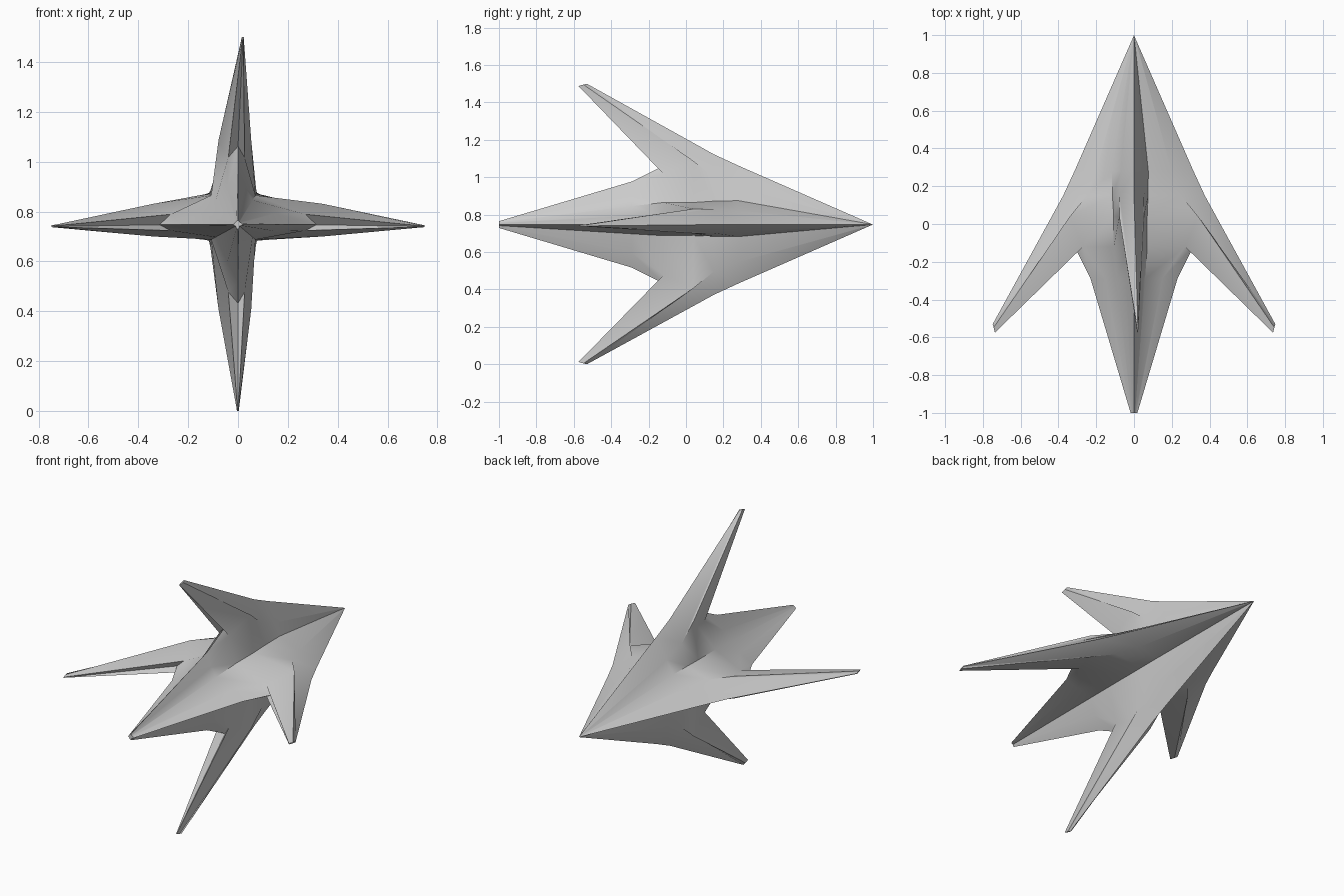
import bpy, bmesh
from mathutils import Vector

if "Cube" in bpy.data.objects:
    bpy.data.objects.remove(bpy.data.objects["Cube"])

CZ = 0.747
# per station: y, ridge radius, shoulder radius, shoulder width scale, valley scale
STATIONS = [
    (0.99, 0.004, 0.003, 0.02, 0.015),
    (0.28, 0.315, 0.20, 0.88, 1.04),
    (0.15, 0.375, 0.25, 0.98, 1.02),
    (0.04, 0.36, 0.34, 1.0, 0.96),
    (-0.12, 0.315, 0.27, 0.50, 0.96),
    (-0.29, 0.23, 0.15, 0.55, 0.80),
    (-1.0, 0.018, 0.014, 0.08, 0.09),
]
XP, XN, ZP, ZN = 0.073, -0.112, 0.123, -0.062   # valley corners
SXP, SXN, SZP, SZN = 0.053, -0.078, 0.084, -0.047  # arm shoulders


def section(y, r, sr, w, v):
    """Sixteen-point four-armed star, counter-clockwise from +x."""
    pts = [
        (r, 0), (sr, SZP * w), (XP * v, ZP * v), (SXP * w, sr),
        (0, r), (SXN * w, sr), (XN * v, ZP * v), (-sr, SZP * w),
        (-r, 0), (-sr, SZN * w), (XN * v, ZN * v), (SXN * w, -sr),
        (0, -r), (SXP * w, -sr), (XP * v, ZN * v), (sr, SZN * w),
    ]
    return [Vector((x, y, z + CZ)) for x, z in pts]


bm = bmesh.new()
rings = [[bm.verts.new(p) for p in section(*s)] for s in STATIONS]

# hull skin, left open where the fins grow out around station 3
for i in range(len(rings) - 1):
    a, b = rings[i], rings[i + 1]
    for j in range(16):
        k = (j + 1) % 16
        if i in (2, 3) and (j % 4 == 0 or k % 4 == 0):
            continue
        bm.faces.new((a[j], a[k], b[k], b[j]))

# nose and tail
nose = bm.verts.new((0, 1.0, CZ))
for j in range(16):
    bm.faces.new((nose, rings[0][(j + 1) % 16], rings[0][j]))
bm.faces.new(rings[-1])

# swept fins, joined to the hull openings
TIPS = [Vector((0.748, 0, 0.74)), Vector((0.02, 0, 1.5)),
        Vector((-0.748, 0, 0.74)), Vector((0, 0, 0.0))]
for n, tip in enumerate(TIPS):
    c = n * 4
    p, q = (c + 1) % 16, (c - 1) % 16
    loop = [rings[2][c], rings[2][p], rings[3][p], rings[4][p],
            rings[4][c], rings[4][q], rings[3][q], rings[2][q]]
    side = Vector((0, 0, 1)) if n % 2 == 0 else Vector((1, 0, 0))
    out = Vector((1, 0, 0)) if n % 2 == 0 else Vector((0, 0, 1))
    sgn = 1 if n < 2 else -1
    axis = Vector((0, 0, CZ))
    ends = []
    for v in loop:
        t = (0.15 - v.co.y) / 0.27
        thick = (v.co - axis).dot(side) * 0.06
        pos = tip + side * thick - out * sgn * 0.012 * t
        pos.y = -0.53 - 0.045 * t
        ends.append(bm.verts.new(pos))
    for j in range(8):
        k = (j + 1) % 8
        bm.faces.new((loop[j], loop[k], ends[k], ends[j]))
    bm.faces.new(ends)

# drop the unused ridge points inside the fin roots
bmesh.ops.delete(bm, geom=[v for v in bm.verts if not v.link_faces], context='VERTS')
bmesh.ops.recalc_face_normals(bm, faces=bm.faces)
me = bpy.data.meshes.new("finned_hull")
bm.to_mesh(me)
bm.free()
hull = bpy.data.objects.new("finned_hull", me)
bpy.context.collection.objects.link(hull)
bpy.context.view_layer.objects.active = hull
hull.select_set(True)
bpy.ops.object.shade_smooth_by_angle(angle=0.7)
